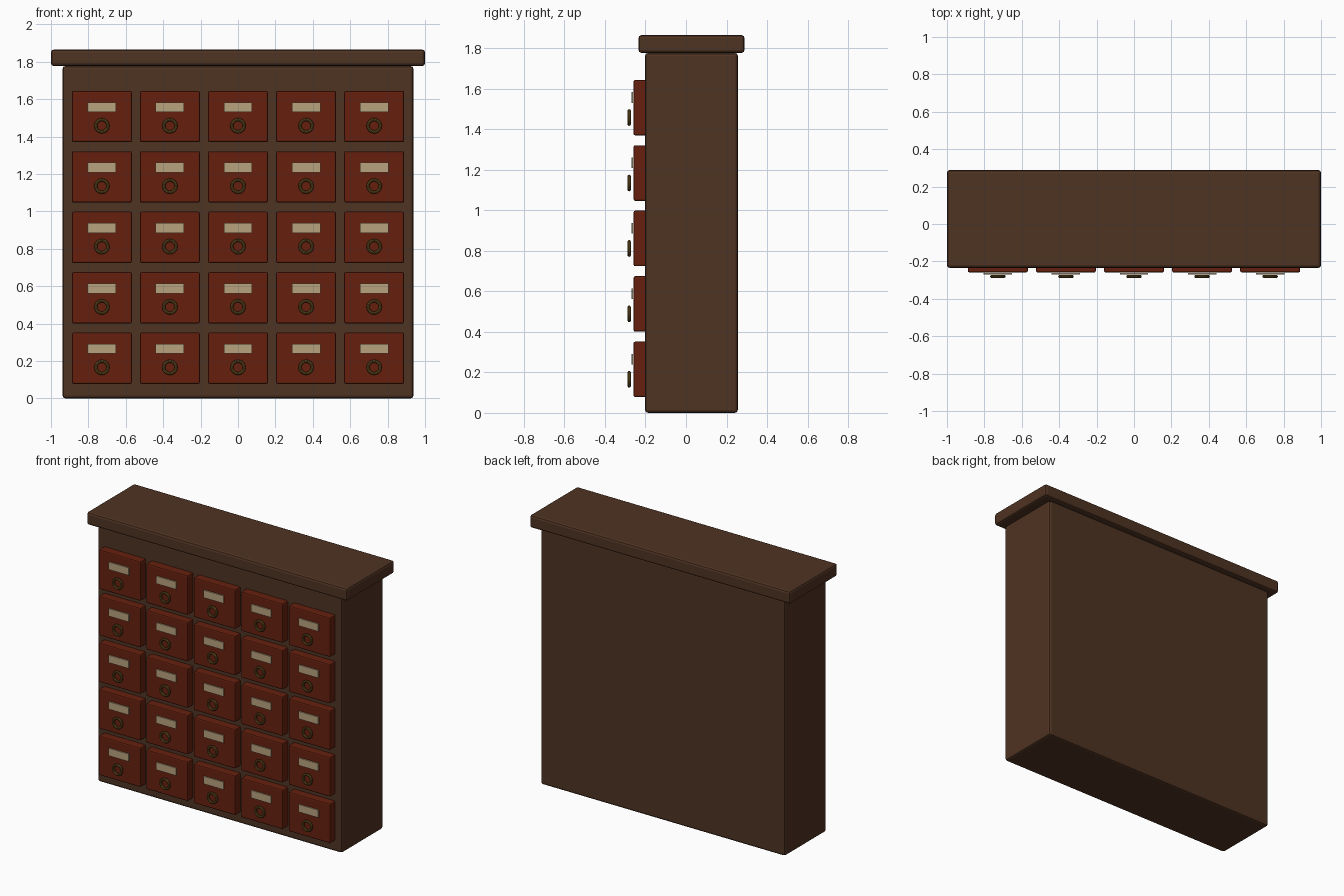
import bpy, math

if "Cube" in bpy.data.objects:
    bpy.data.objects.remove(bpy.data.objects["Cube"])


def material(name, color):
    m = bpy.data.materials.new(name)
    m.diffuse_color = (*color, 1)
    m.use_nodes = True
    m.node_tree.nodes["Principled BSDF"].inputs["Base Color"].default_value = m.diffuse_color
    return m


WOOD = material("dark walnut", (0.078, 0.033, 0.016))
RED = material("red lacquer", (0.133, 0.0145, 0.0045))
PAPER = material("tan paper", (0.48, 0.36, 0.21))
BRASS = material("aged brass", (0.14, 0.08, 0.015))


def box(name, lo, hi, mat, bevel=0.0):
    bpy.ops.mesh.primitive_cube_add(
        size=1, location=[(a + b) / 2 for a, b in zip(lo, hi)])
    ob = bpy.context.object
    ob.name = name
    ob.scale = [b - a for a, b in zip(lo, hi)]
    bpy.ops.object.transform_apply(location=False, rotation=False, scale=True)
    ob.data.materials.append(mat)
    if bevel:
        mod = ob.modifiers.new("bevel", 'BEVEL')
        mod.width = bevel
        mod.segments = 2
    return ob


# Cabinet carcass and overhanging top board
box("cabinet_body", (-0.938, -0.202, 0), (0.938, 0.256, 1.777), WOOD, 0.015)
box("top_board", (-1, -0.235, 1.777), (1, 0.289, 1.865), WOOD, 0.015)

# Five by five grid of drawers, each with a label and a ring pull
for row in range(5):
    for col in range(5):
        x = (col - 2) * 0.364
        z = 0.215 + row * 0.323
        tag = f"_{row + 1}_{col + 1}"
        box("drawer_front" + tag, (x - 0.16, -0.259, z - 0.137),
            (x + 0.16, -0.195, z + 0.137), RED, 0.008)
        box("label" + tag, (x - 0.076, -0.269, z + 0.024),
            (x + 0.076, -0.261, z + 0.076), PAPER)
        bpy.ops.mesh.primitive_torus_add(
            location=(x, -0.2805, z - 0.049), rotation=(math.pi / 2, 0, 0),
            major_radius=0.033, minor_radius=0.0085,
            major_segments=16, minor_segments=8)
        ring = bpy.context.object
        ring.name = "ring_pull" + tag
        ring.data.materials.append(BRASS)
